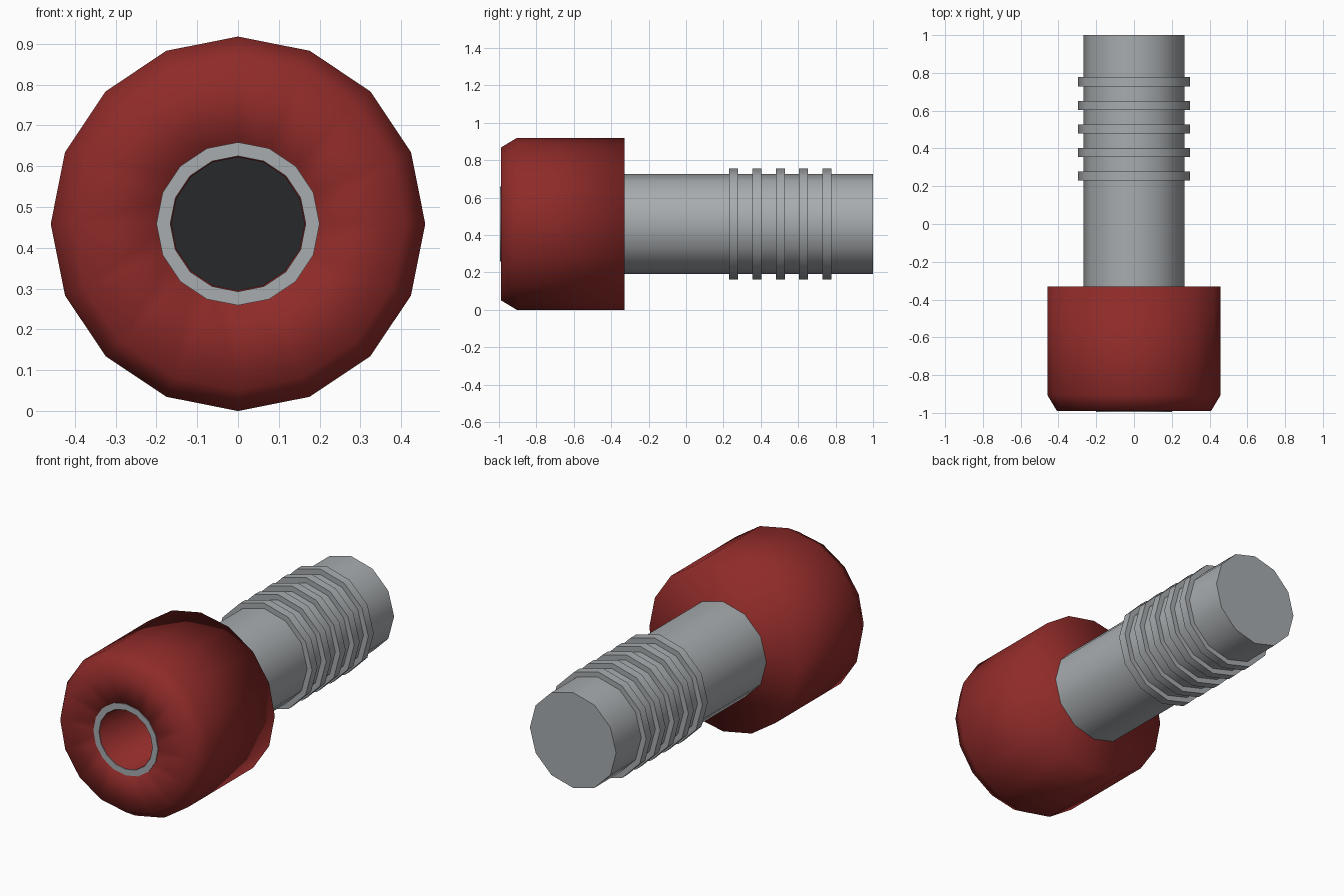
import bpy, math

if "Cube" in bpy.data.objects:
    bpy.data.objects.remove(bpy.data.objects["Cube"])

ZC = 0.459  # height of the common axis
RED = (0.273, 0.024, 0.022, 1)
STEEL = (0.39, 0.412, 0.425, 1)
BLACK = (0.02, 0.022, 0.023, 1)


def material(name, color):
    mat = bpy.data.materials.new(name)
    mat.diffuse_color = color
    mat.use_nodes = True
    mat.node_tree.nodes["Principled BSDF"].inputs["Base Color"].default_value = mat.diffuse_color
    return mat


red, steel, black = material("red", RED), material("steel", STEEL), material("black", BLACK)


def lathe(name, profile, sides, mat, closed=True, cap_end=False, angle=40):
    """Revolve (radius, y) points around the y axis."""
    n = len(profile)
    verts = []
    for r, y in profile:
        for j in range(sides):
            a = 2 * math.pi * j / sides
            verts.append((r * math.cos(a), y, ZC + r * math.sin(a)))
    faces = []
    for i in range(n if closed else n - 1):
        k = (i + 1) % n
        for j in range(sides):
            m = (j + 1) % sides
            faces.append((i * sides + j, k * sides + j, k * sides + m, i * sides + m))
    if cap_end:
        faces.append([(n - 1) * sides + j for j in reversed(range(sides))])
    me = bpy.data.meshes.new(name)
    me.from_pydata(verts, [], faces)
    me.materials.append(mat)
    ob = bpy.data.objects.new(name, me)
    bpy.context.collection.objects.link(ob)
    bpy.ops.object.select_all(action='DESELECT')
    ob.select_set(True)
    bpy.context.view_layer.objects.active = ob
    if angle >= 180:
        bpy.ops.object.shade_smooth()
    else:
        bpy.ops.object.shade_smooth_by_angle(angle=math.radians(angle))
    return ob


# Soft-shaded red head with a bore in its front
lathe("head", [(0.163, -0.34), (0.163, -0.99), (0.408, -0.99), (0.459, -0.905), (0.459, -0.33)],
      16, red, closed=False, cap_end=True, angle=180)

# Dark floor of the bore, a thin plug
lathe("bore_floor", [(0.0005, -0.345), (0.165, -0.345), (0.165, -0.335)], 16, black,
      closed=False, cap_end=True)

# Thin washer-like rim around the bore mouth
lathe("bore_rim", [(0.166, -0.994), (0.2, -0.994), (0.2, -0.98), (0.166, -0.98)], 16, steel)

# Shaft, closed at the back
lathe("shaft", [(0.267, -0.33), (0.267, 1.0)], 12, steel, closed=False, cap_end=True)

# Five raised grip rings
for i in range(5):
    y = 0.255 + 0.1245 * i
    lathe(f"grip_ring_{i + 1}", [(0.26, y - 0.024), (0.297, y - 0.024),
                                 (0.297, y + 0.024), (0.26, y + 0.024)], 12, steel)
